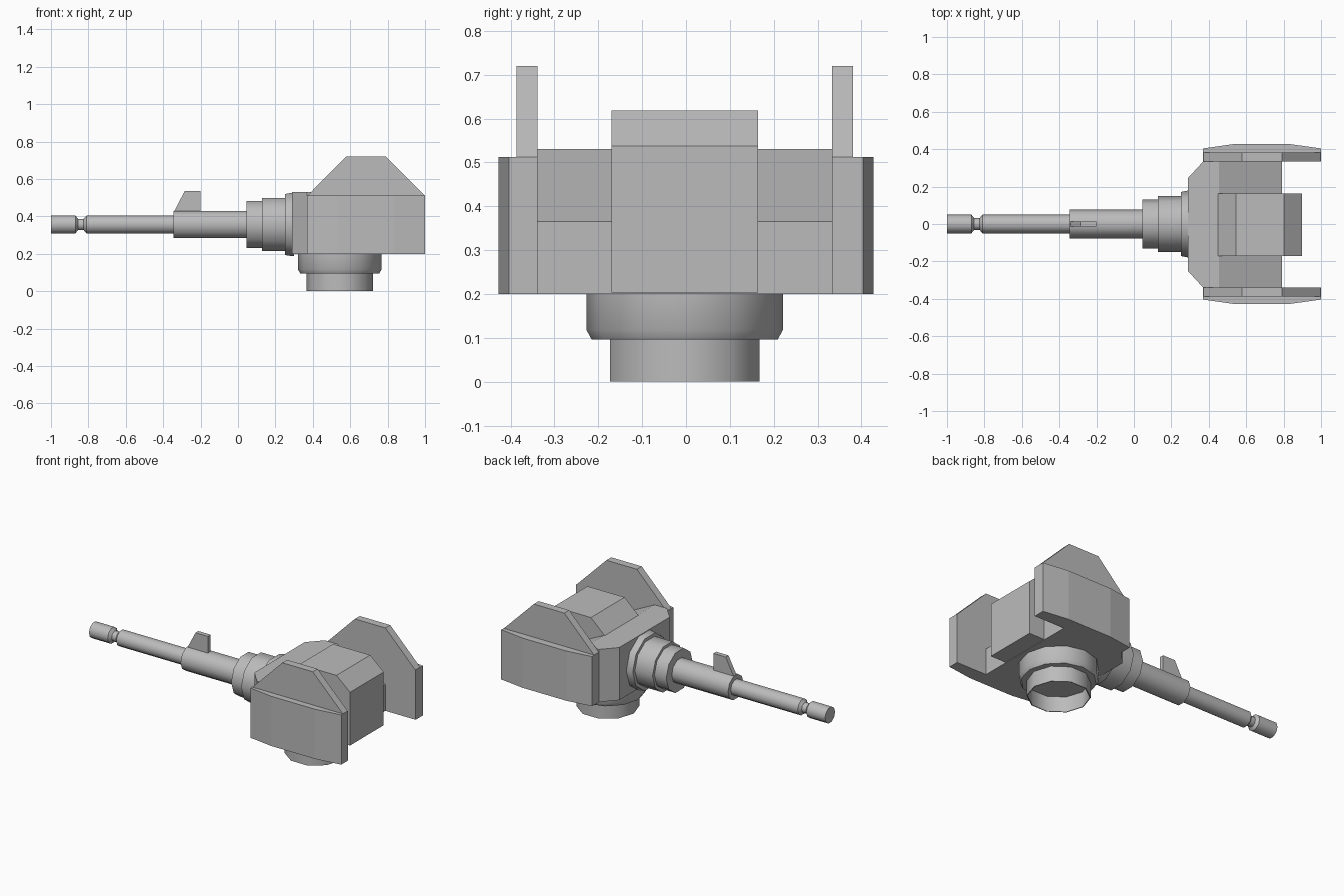
import bpy, bmesh, math
from mathutils import Matrix, Vector

if "Cube" in bpy.data.objects:
    bpy.data.objects.remove(bpy.data.objects["Cube"], do_unlink=True)

grey = bpy.data.materials.new("plain grey")
grey.use_nodes = True
COLOUR = (0.5, 0.5, 0.5, 1)
grey.diffuse_color = COLOUR
grey.node_tree.nodes["Principled BSDF"].inputs["Base Color"].default_value = COLOUR

AXIS_Z = 0.357    # height of the barrel axis
MID_Y = -0.003    # centre line of the housing
RING_X = 0.544    # centre of the mounting ring


def finish(name, bm, smooth=False, fix_normals=True):
    if fix_normals:
        bmesh.ops.recalc_face_normals(bm, faces=bm.faces)
    mesh = bpy.data.meshes.new(name)
    bm.to_mesh(mesh)
    bm.free()
    mesh.materials.append(grey)
    ob = bpy.data.objects.new(name, mesh)
    bpy.context.collection.objects.link(ob)
    if smooth:
        bpy.ops.object.select_all(action='DESELECT')
        ob.select_set(True)
        bpy.context.view_layer.objects.active = ob
        bpy.ops.object.shade_smooth_by_angle(angle=math.radians(40))
    return ob


def prism(name, outline, low, high, along):
    """Extrude a 2D outline along y (outline in x, z) or z (outline in x, y)."""
    bm = bmesh.new()
    place = (lambda a, b, c: (a, c, b)) if along == 'y' else (lambda a, b, c: (a, b, c))
    face = bm.faces.new([bm.verts.new(place(a, b, low)) for a, b in outline])
    made = bmesh.ops.extrude_face_region(bm, geom=[face])["geom"]
    top = [v for v in made if isinstance(v, bmesh.types.BMVert)]
    bmesh.ops.translate(bm, verts=top, vec=Vector(place(0, 0, high - low)))
    return finish(name, bm)


def turned(name, profile, sides, matrix):
    """Sweep (position, radius) pairs round the local z axis; radius 0 closes an end."""
    bm = bmesh.new()
    verts = [bm.verts.new((r, 0, p)) for p, r in profile]
    edges = [bm.edges.new(pair) for pair in zip(verts, verts[1:])]
    bmesh.ops.spin(bm, geom=verts + edges, axis=(0, 0, 1), cent=(0, 0, 0),
                   angle=math.tau, steps=sides, use_merge=True)
    bmesh.ops.remove_doubles(bm, verts=bm.verts, dist=0.0005)
    bmesh.ops.transform(bm, matrix=matrix, verts=bm.verts)
    return finish(name, bm, smooth=True)


# Barrel and stepped collar lie along x, with corners pointing sideways
along_x = (Matrix.Translation((0, 0, AXIS_Z)) @ Matrix.Rotation(math.pi / 2, 4, 'Y')
           @ Matrix.Rotation(math.pi / 2, 4, 'Z'))
turned("barrel", [(-1, 0), (-1, 0.05), (-0.87, 0.05), (-0.855, 0.032),
                  (-0.825, 0.032), (-0.81, 0.05), (-0.345, 0.05),
                  (-0.345, 0.077), (0.05, 0.077), (0.05, 0)], 10, along_x)
turned("collar", [(0.045, 0), (0.045, 0.132), (0.127, 0.132), (0.127, 0.15),
                  (0.25, 0.15), (0.25, 0.171), (0.285, 0.178),
                  (0.3, 0.178), (0.3, 0)], 10, along_x)

# Sight fin on the barrel
prism("sight_fin", [(-0.345, 0.42), (-0.285, 0.535), (-0.2, 0.535), (-0.2, 0.42)],
      -0.014, 0.014, 'y')

# Housing: side outline with a sloping back, then angled front corners
housing = prism("housing", [(0.29, 0.2), (0.29, 0.53), (0.455, 0.53),
                            (0.79, 0.365), (0.79, 0.2)],
                MID_Y - 0.337, MID_Y + 0.337, 'y')
bm = bmesh.new()
bm.from_mesh(housing.data)
for side in (-1, 1):
    cut = bmesh.ops.bisect_plane(
        bm, geom=bm.verts[:] + bm.edges[:] + bm.faces[:],
        plane_co=(0.29, MID_Y + side * 0.25, 0), plane_no=(-0.087, side * 0.08, 0),
        clear_outer=True)
    rim = [e for e in cut["geom_cut"] if isinstance(e, bmesh.types.BMEdge)]
    bmesh.ops.holes_fill(bm, edges=rim)
bmesh.ops.recalc_face_normals(bm, faces=bm.faces)
bm.to_mesh(housing.data)
bm.free()

# Breech block
prism("breech", [(0.45, 0.203), (0.45, 0.53), (0.545, 0.618), (0.803, 0.618),
                 (0.897, 0.537), (0.897, 0.203)], MID_Y - 0.167, MID_Y + 0.167, 'y')

# Side armour: bowed lower plate with a tapered upper shield
for side, label in ((1, "left"), (-1, "right")):
    inner = MID_Y + side * 0.336
    prism(label + "_side_plate",
          [(0.37, inner), (0.37, side * 0.404), (0.53, side * 0.427),
           (0.835, side * 0.427), (1, side * 0.404), (1, inner)], 0.2, 0.512, 'z')
    low, high = sorted((inner, MID_Y + side * 0.384))
    prism(label + "_shield", [(0.37, 0.51), (0.578, 0.72), (0.79, 0.72), (1, 0.51)],
          low, high, 'y')

# Mounting ring and the open tube below it
upright = Matrix.Translation((RING_X, MID_Y, 0))
turned("mounting_ring", [(0.096, 0), (0.096, 0.212), (0.118, 0.224),
                         (0.205, 0.224), (0.205, 0)], 12, upright)
turned("mounting_tube", [(0, 0.174), (0, 0.179), (0.1, 0.179), (0.1, 0.174), (0, 0.174)],
       10, upright)
